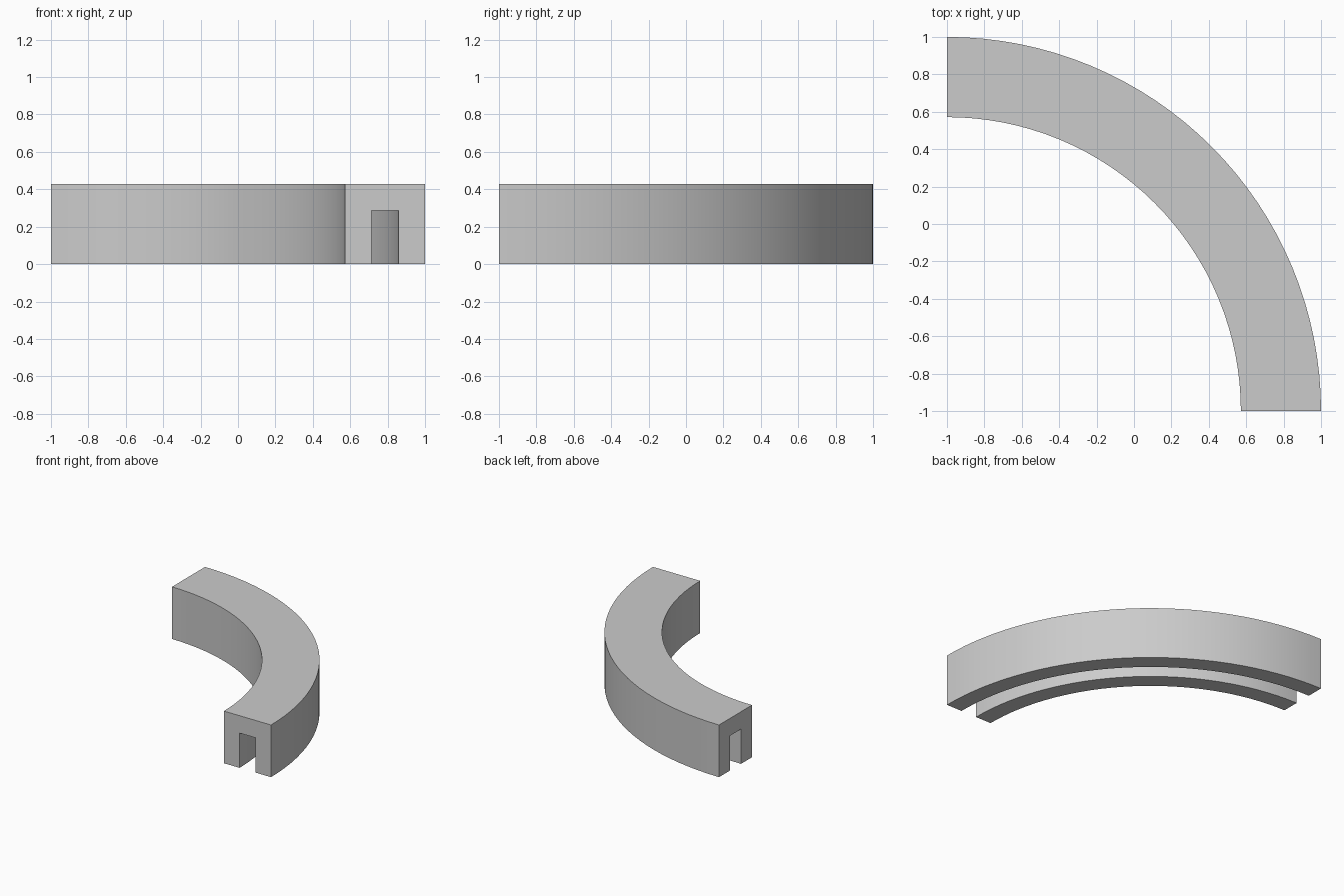
import bpy
import bmesh
from math import cos, sin, pi

cube = bpy.data.objects.get("Cube")
if cube:
    bpy.data.objects.remove(cube, do_unlink=True)

UNIT = 1 / 7        # wall thickness module
STEPS = 32          # facets along the quarter turn

grey = bpy.data.materials.new("light_grey")
grey.use_nodes = True
colour = (0.6, 0.6, 0.6, 1)
grey.diffuse_color = colour
grey.node_tree.nodes["Principled BSDF"].inputs["Base Color"].default_value = colour

# Channel cross-section (radius, height) in modules, open at the bottom
section = [(11, 0), (12, 0), (12, 2), (13, 2), (13, 0), (14, 0), (14, 3), (11, 3)]

# Sweep the section around the corner at (-1, -1)
bm = bmesh.new()
rings = []
for i in range(STEPS + 1):
    a = pi / 2 * i / STEPS
    rings.append([bm.verts.new((r * UNIT * cos(a) - 1, r * UNIT * sin(a) - 1, z * UNIT))
                  for r, z in section])
n = len(section)
for a, b in zip(rings, rings[1:]):
    for j in range(n):
        k = (j + 1) % n
        bm.faces.new((a[j], a[k], b[k], b[j]))

# End caps
bm.faces.new(rings[0])
bm.faces.new(rings[-1][::-1])
bmesh.ops.recalc_face_normals(bm, faces=bm.faces)

mesh = bpy.data.meshes.new("curved_channel")
bm.to_mesh(mesh)
bm.free()
mesh.materials.append(grey)
channel = bpy.data.objects.new("curved_channel", mesh)
bpy.context.collection.objects.link(channel)

# Smooth walls with sharp edges
bpy.context.view_layer.objects.active = channel
channel.select_set(True)
bpy.ops.object.shade_smooth_by_angle()
